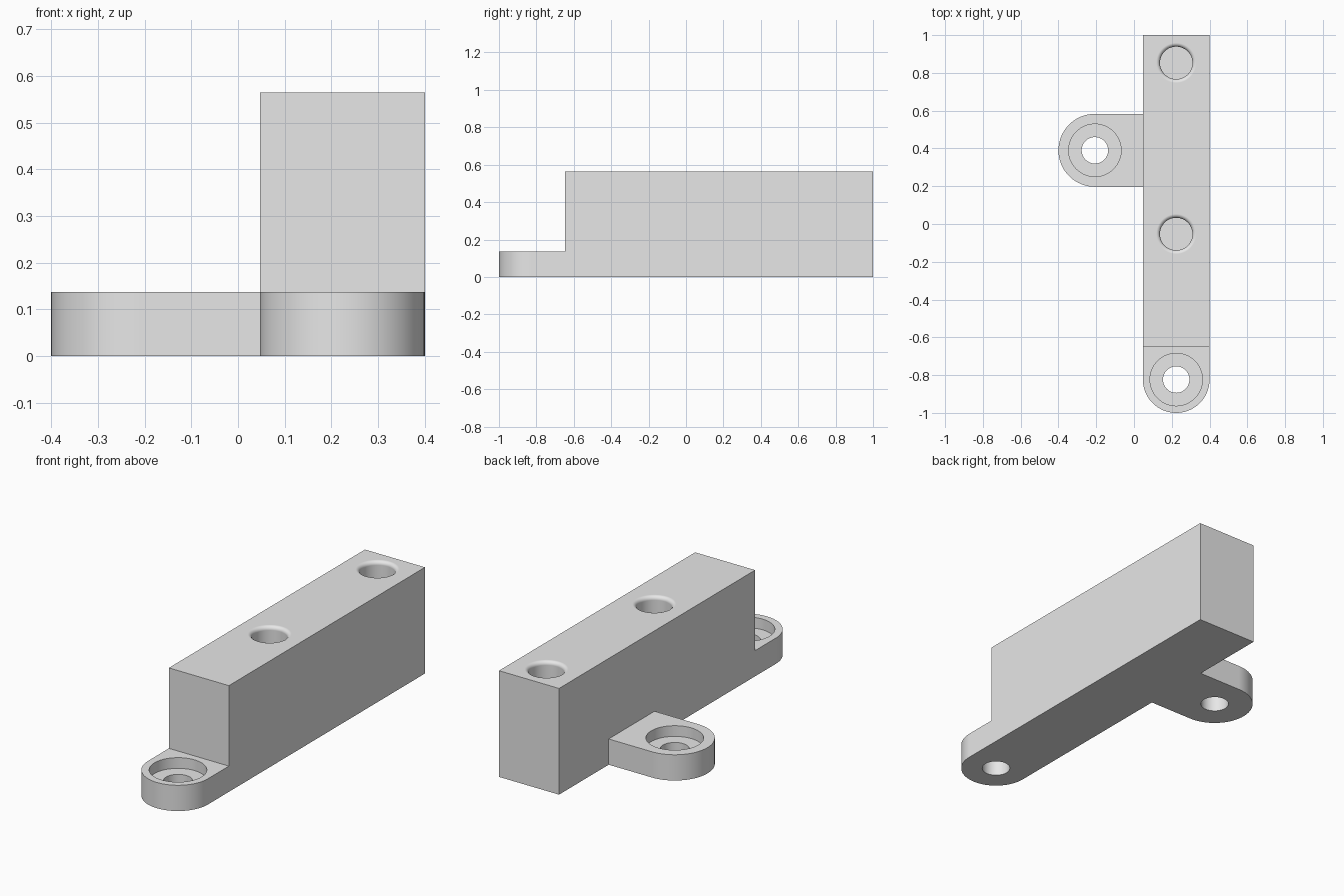
import bpy, bmesh, math

if "Cube" in bpy.data.objects:
    bpy.data.objects.remove(bpy.data.objects["Cube"])

H, LUG_H = 0.565, 0.137          # block height, lug height
BX, TAB_Y = 0.2235, 0.39         # block centre line, side tab centre line

grey = bpy.data.materials.new("light grey")
grey.diffuse_color = (0.8, 0.8, 0.8, 1)
grey.use_nodes = True
grey.node_tree.nodes["Principled BSDF"].inputs["Base Color"].default_value = grey.diffuse_color


def finish(name, bm):
    bmesh.ops.remove_doubles(bm, verts=bm.verts, dist=1e-5)
    bmesh.ops.recalc_face_normals(bm, faces=bm.faces)
    me = bpy.data.meshes.new(name)
    bm.to_mesh(me)
    bm.free()
    me.materials.append(grey)
    ob = bpy.data.objects.new(name, me)
    bpy.context.collection.objects.link(ob)
    return ob


def arc(cx, cy, r, a0, a1, n):
    return [(cx + r * math.cos(math.radians(a0 + (a1 - a0) * i / n)),
             cy + r * math.sin(math.radians(a0 + (a1 - a0) * i / n))) for i in range(n + 1)]


def prism(name, outline, z0, z1):
    bm = bmesh.new()
    face = bm.faces.new([bm.verts.new((x, y, z0)) for x, y in outline])
    new = bmesh.ops.extrude_face_region(bm, geom=[face])["geom"]
    bmesh.ops.translate(bm, vec=(0, 0, z1 - z0),
                        verts=[v for v in new if isinstance(v, bmesh.types.BMVert)])
    return finish(name, bm)


def lathe(name, x, y, profile, n=64):
    """Closed solid of revolution; the profile runs (radius, z) axis to axis."""
    bm = bmesh.new()
    vs = [bm.verts.new((x + r, y, z)) for r, z in profile]
    es = [bm.edges.new(p) for p in zip(vs, vs[1:])]
    bmesh.ops.spin(bm, geom=vs + es, cent=(x, y, 0), axis=(0, 0, 1),
                   angle=math.tau, steps=n, use_merge=True)
    return finish(name, bm)


def boolean(target, other, operation):
    mod = target.modifiers.new(operation, "BOOLEAN")
    mod.operation, mod.solver, mod.object = operation, "EXACT", other
    bpy.context.view_layer.objects.active = target
    bpy.ops.object.modifier_apply(modifier=mod.name)
    bpy.data.objects.remove(other)


# Block with a rounded front end, cut down to leave the front lug
r = 0.1765
body = prism("mounting_block", [(BX + r, 1), (BX - r, 1)] +
             arc(BX, -1 + r, r, 180, 360, 40), 0, H)
boolean(body, prism("step_cutter", [(-1, -2), (1, -2), (1, -0.648), (-1, -0.648)],
                    LUG_H, 1), "DIFFERENCE")

# Rounded side tab
tr = 0.193
boolean(body, prism("side_tab", [(0.2, TAB_Y - tr), (0.2, TAB_Y + tr)] +
                    arc(-0.4 + tr, TAB_Y, tr, 90, 270, 40), 0, LUG_H), "UNION")

# Counterbored screw holes through both lugs
for x, y in ((BX, -1 + r), (-0.4 + tr, TAB_Y)):
    boolean(body, lathe("screw_hole", x, y, [
        (0, -0.1), (0.07, -0.1), (0.07, LUG_H - 0.057), (0.139, LUG_H - 0.057),
        (0.139, LUG_H + 0.1), (0, LUG_H + 0.1)]), "DIFFERENCE")

# Blind holes in the top with rounded rims
hr, f = 0.086, 0.02
rim = arc(hr + f, H - f, f, 180, 90, 6)
for y in (0.853, -0.053):
    boolean(body, lathe("top_hole", BX, y, [(0, H - 0.36), (hr, H - 0.36)] + rim +
                        [(hr + f, H + 0.1), (0, H + 0.1)]), "DIFFERENCE")

# Smooth round walls, crisp edges
bpy.ops.object.select_all(action="DESELECT")
body.select_set(True)
bpy.context.view_layer.objects.active = body
bpy.ops.object.shade_smooth_by_angle(angle=math.radians(30))
wn = body.modifiers.new("flat_top_shading", "WEIGHTED_NORMAL")
wn.keep_sharp = True
